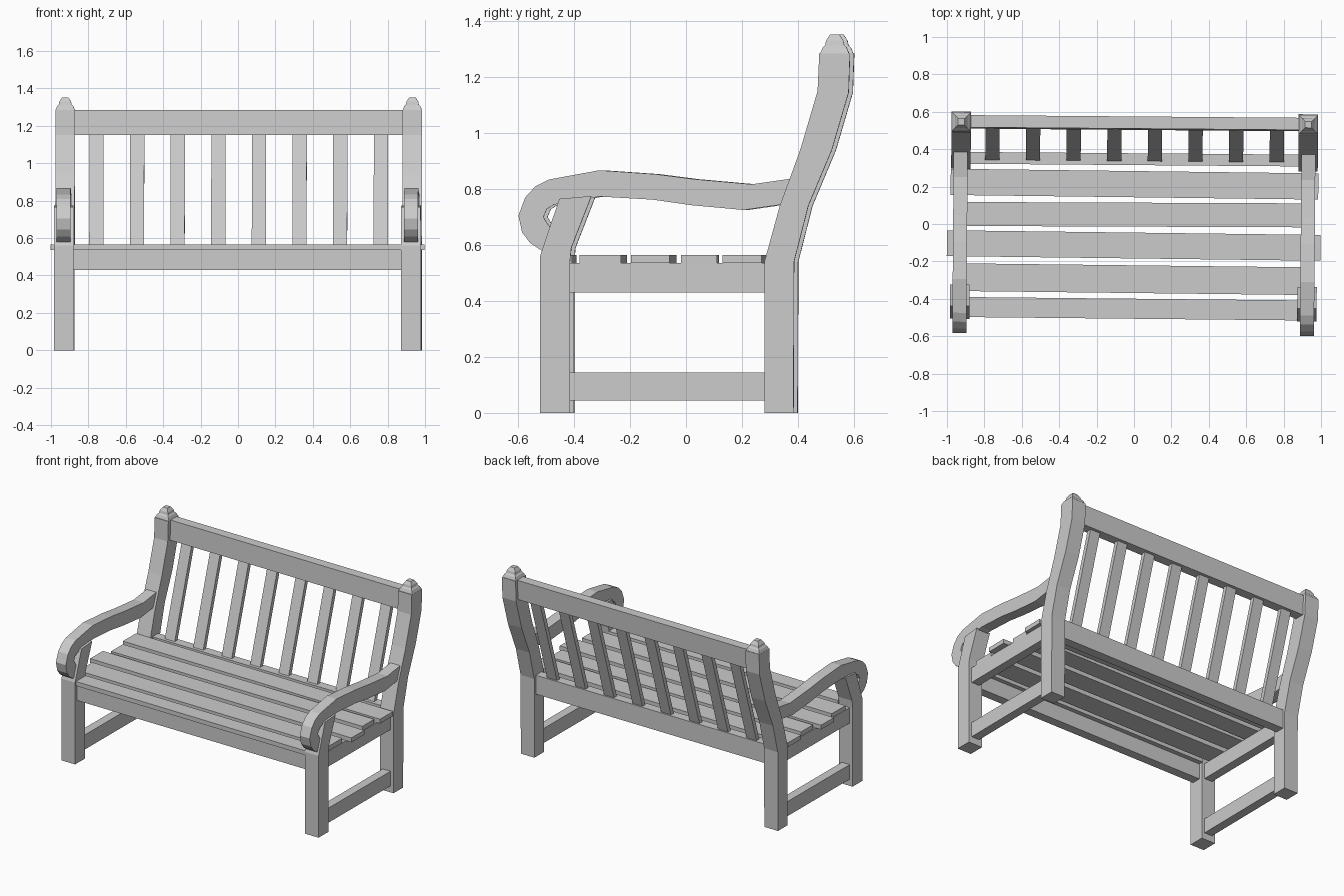
import bpy, bmesh
from mathutils import Matrix

YAW = -0.008  # the whole bench is turned very slightly


def finish(name, bm, mirror=False, yaw=YAW):
    bmesh.ops.recalc_face_normals(bm, faces=bm.faces)
    mesh = bpy.data.meshes.new(name)
    bm.to_mesh(mesh)
    bm.free()
    obj = bpy.data.objects.new(name, mesh)
    bpy.context.collection.objects.link(obj)
    obj.rotation_euler.z = yaw
    if mirror:
        obj.modifiers.new("Mirror", 'MIRROR').use_mirror_merge = False
    return obj


def prism(name, profile, x0, x1, mirror=False, yaw=YAW):
    """Extrude a (y, z) outline along x."""
    bm = bmesh.new()
    face = bm.faces.new([bm.verts.new((x0, y, z)) for y, z in profile])
    ext = bmesh.ops.extrude_face_region(bm, geom=[face])
    verts = [g for g in ext["geom"] if isinstance(g, bmesh.types.BMVert)]
    bmesh.ops.translate(bm, verts=verts, vec=(x1 - x0, 0, 0))
    return finish(name, bm, mirror, yaw)


def box(name, x0, x1, y0, y1, z0, z1, mirror=False, yaw=YAW):
    return prism(name, [(y0, z0), (y1, z0), (y1, z1), (y0, z1)], x0, x1, mirror, yaw)


# Front legs, leaning back above the seat to carry the arms
prism("front_leg", [(-0.514, 0), (-0.407, 0), (-0.407, 0.54), (-0.402, 0.59),
                    (-0.33, 0.775), (-0.445, 0.765), (-0.514, 0.56)],
      0.876, 0.98, True)

# Rear legs sweeping up into the back posts
prism("rear_leg", [(0.288, 0), (0.392, 0), (0.394, 0.54), (0.445, 0.74),
                   (0.529, 0.94), (0.589, 1.145), (0.594, 1.285),
                   (0.484, 1.285), (0.478, 1.15), (0.416, 0.94),
                   (0.343, 0.74), (0.288, 0.54)], 0.876, 0.98, True)

# Stepped finials on the back posts
bm = bmesh.new()
rings = []
for h, z in [(0.052, 1.283), (0.043, 1.305), (0.034, 1.315), (0.031, 1.33), (0.017, 1.352)]:
    rings.append([bm.verts.new((0.928 + sx * h, 0.539 + sy * h, z))
                  for sx, sy in [(-1, -1), (1, -1), (1, 1), (-1, 1)]])
for a, b in zip(rings, rings[1:]):
    for i in range(4):
        j = (i + 1) % 4
        bm.faces.new([a[i], a[j], b[j], b[i]])
bm.faces.new(rings[0])
bm.faces.new(rings[-1])
finish("post_finial", bm, True)

# Arms with the curled front end
arm_top = [(0.39, 0.838), (0.243, 0.817), (0.04, 0.835), (-0.1, 0.853), (-0.302, 0.867),
           (-0.482, 0.834), (-0.53, 0.81), (-0.567, 0.77), (-0.591, 0.705),
           (-0.578, 0.645), (-0.55, 0.608), (-0.505, 0.578)]
arm_under = [(-0.46, 0.64), (-0.487, 0.675), (-0.502, 0.70), (-0.49, 0.728), (-0.465, 0.744),
             (-0.40, 0.758), (-0.30, 0.773), (-0.11, 0.762), (0.03, 0.742),
             (0.215, 0.725), (0.36, 0.746)]
prism("arm", arm_top + arm_under, 0.892, 0.967, True)

# Seat frame and lower side stretchers
box("side_rail", 0.898, 0.958, -0.415, 0.295, 0.43, 0.535, True)
box("side_stretcher", 0.898, 0.958, -0.415, 0.295, 0.045, 0.145, True)
box("front_rail", -0.88, 0.88, -0.492, -0.43, 0.43, 0.535)
box("rear_rail", -0.88, 0.88, 0.315, 0.378, 0.43, 0.56)

# Seat slats: centre y, depth, half length, own yaw
slats = [(0.213, 0.14, 0.983, -0.0125), (0.05, 0.128, 0.955, -0.004),
         (-0.115, 0.138, 0.999, -0.0125), (-0.295, 0.148, 0.955, -0.0115),
         (-0.453, 0.107, 0.876, -0.010)]
for i, (y, d, half, yaw) in enumerate(slats):
    box(f"seat_slat_{i + 1}", -half, half, y - d / 2, y + d / 2, 0.535, 0.565, yaw=yaw)

# Back: top rail and slanted slats
prism("top_rail", [(0.503, 1.15), (0.568, 1.15), (0.575, 1.285), (0.510, 1.285)], -0.88, 0.88)
for i in range(8):
    x = (i - 3.5) * 0.2172
    prism(f"back_slat_{i + 1}", [(0.332, 0.545), (0.362, 0.545), (0.552, 1.165), (0.522, 1.165)],
          x - 0.038, x + 0.038)
